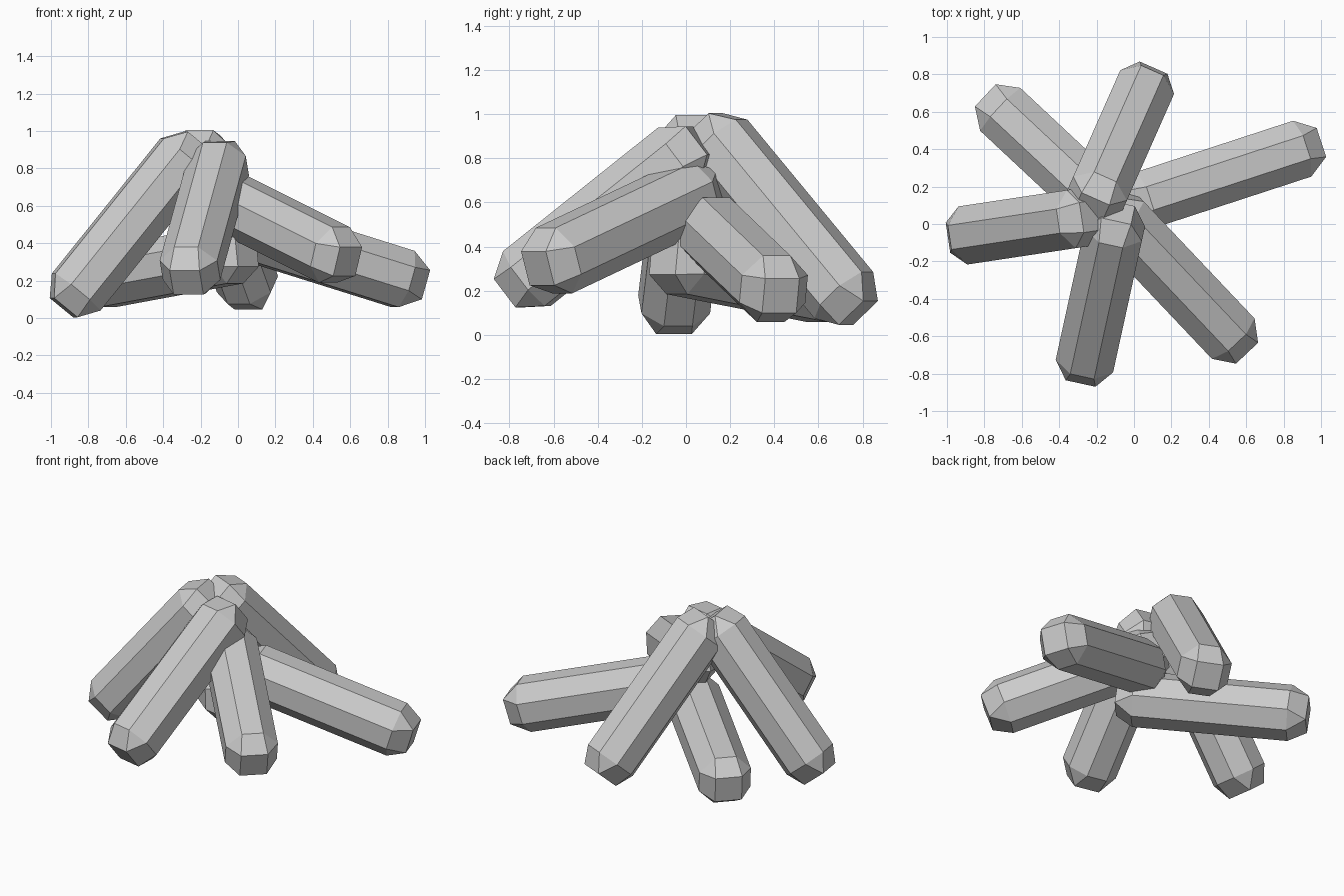
import bpy, bmesh
from math import cos, sin, pi
from mathutils import Vector

if "Cube" in bpy.data.objects:
    bpy.data.objects.remove(bpy.data.objects["Cube"])

R = 0.17        # log radius
TIP_R = 0.115   # radius of the small square end
TIP = 0.108     # depth of the faceted end
OUT = 0.04      # prism extension past the axis points


def log(name, low, high):
    """Eight-sided log with faceted ends, running between two axis points."""
    low, high = Vector(low), Vector(high)
    axis = (high - low).normalized()
    side = axis.cross(Vector((0, 0, 1))).normalized()
    up = side.cross(axis)
    bm = bmesh.new()
    for end, d in ((low, -axis), (high, axis)):
        base = end + d * OUT
        for count, radius, depth, turn in ((8, R, 0, pi / 8), (4, TIP_R, TIP, pi / 4)):
            for i in range(count):
                a = turn + 2 * pi * i / count
                bm.verts.new(base + d * depth + radius * (cos(a) * side + sin(a) * up))
    bmesh.ops.convex_hull(bm, input=bm.verts[:])
    bmesh.ops.dissolve_limit(bm, angle_limit=0.02, verts=bm.verts[:], edges=bm.edges[:])
    bmesh.ops.recalc_face_normals(bm, faces=bm.faces[:])
    mesh = bpy.data.meshes.new(name)
    bm.to_mesh(mesh)
    bm.free()
    bpy.context.collection.objects.link(bpy.data.objects.new(name, mesh))


# Six logs leaning in a spiral stack: outer axis point, inner axis point
log("left_log", (-0.84, -0.05, 0.17), (-0.31, 0.03, 0.83))
log("back_log", (0.04, 0.69, 0.21), (-0.19, 0.17, 0.84))
log("front_log", (-0.25, -0.69, 0.28), (-0.11, -0.05, 0.79))
log("front_right_log", (0.49, -0.57, 0.35), (-0.05, 0.00, 0.62))
log("right_log", (0.845, 0.385, 0.22), (0.08, 0.135, 0.46))
log("back_left_log", (-0.68, 0.58, 0.22), (-0.06, 0.00, 0.335))
